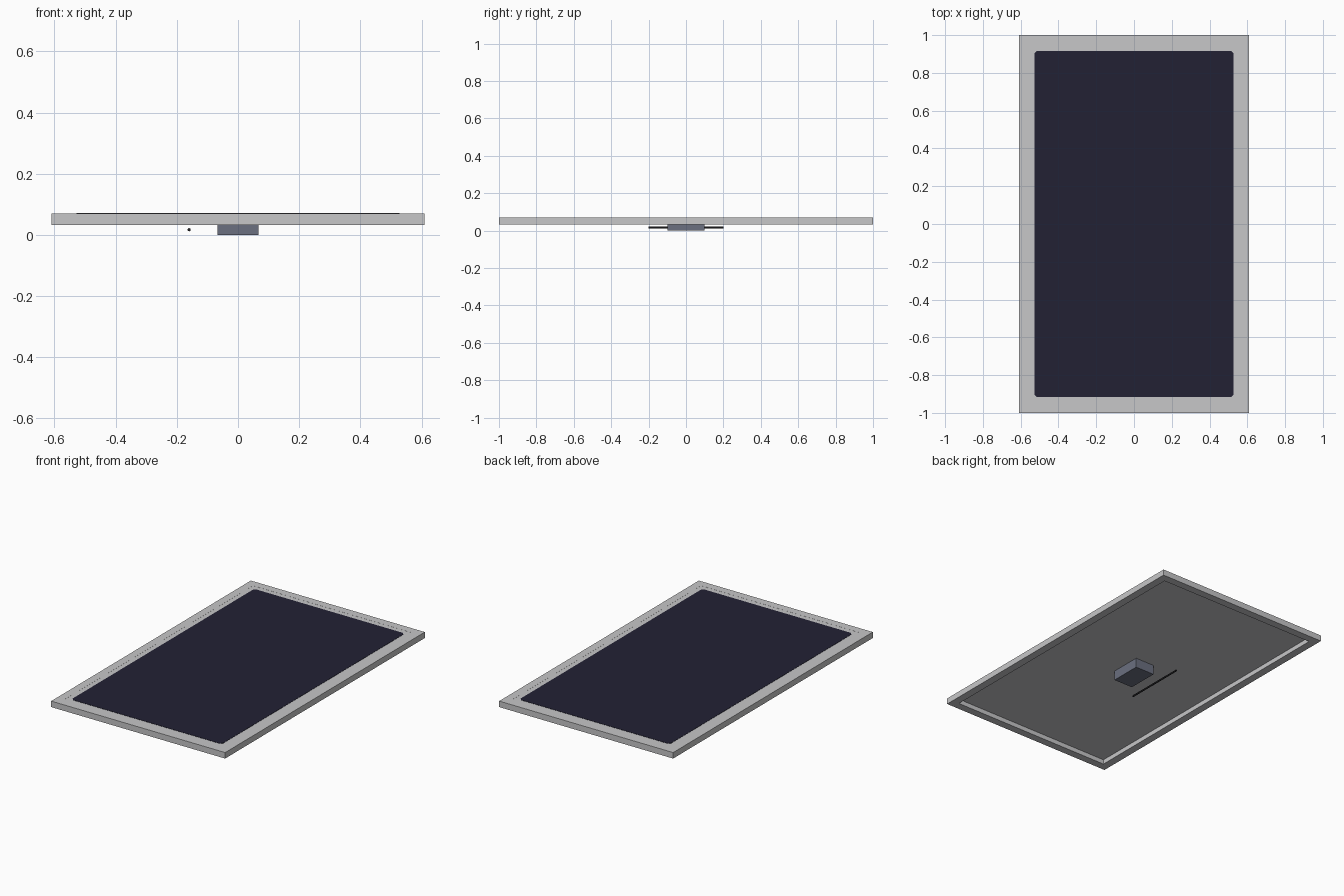
import bpy, bmesh, math
from mathutils import Matrix

if "Cube" in bpy.data.objects:
    bpy.data.objects.remove(bpy.data.objects["Cube"])


def material(name, color):
    m = bpy.data.materials.new(name)
    m.diffuse_color = (*color, 1)
    m.use_nodes = True
    m.node_tree.nodes["Principled BSDF"].inputs["Base Color"].default_value = m.diffuse_color
    return m


silver = material("silver_grey", (0.57, 0.57, 0.58))
navy = material("dark_navy", (0.016, 0.015, 0.034))
slate = material("slate_grey", (0.147, 0.162, 0.215))
black = material("black", (0.014, 0.014, 0.016))


def finish(name, bm, mat):
    bmesh.ops.recalc_face_normals(bm, faces=bm.faces)
    me = bpy.data.meshes.new(name)
    bm.to_mesh(me)
    bm.free()
    me.materials.append(mat)
    ob = bpy.data.objects.new(name, me)
    bpy.context.collection.objects.link(ob)
    return ob


def rect(w, d, cut=0.0):
    # Rectangle outline with optional cut corners
    pts = []
    for sx, sy in ((1, 1), (-1, 1), (-1, -1), (1, -1)):
        a = (sx * w, sy * (d - cut))
        b = (sx * (w - cut), sy * d)
        if cut == 0:
            pts.append(a)
        else:
            pts += [a, b] if sx * sy > 0 else [b, a]
    return pts


def plate(name, w, d, z0, z1, mat, cut=0.0):
    bm = bmesh.new()
    face = bm.faces.new([bm.verts.new((x, y, z0)) for x, y in rect(w, d, cut)])
    ext = bmesh.ops.extrude_face_region(bm, geom=[face])
    for v in ext["geom"]:
        if isinstance(v, bmesh.types.BMVert):
            v.co.z = z1
    return finish(name, bm, mat)


# Frame: rectangular profile swept round the border
bm = bmesh.new()
W, D, T, Z0, Z1 = 0.61, 1.0, 0.05, 0.032, 0.07
loops = [[bm.verts.new((x, y, z)) for x, y in rect(W - i, D - i)]
         for i, z in ((0, Z0), (0, Z1), (T, Z1), (T, Z0))]
for k in range(4):
    a, b = loops[k], loops[(k + 1) % 4]
    for j in range(4):
        n = (j + 1) % 4
        bm.faces.new((a[j], a[n], b[n], b[j]))
finish("frame", bm, silver)

# Backing sheet filling the frame, and the dark cell area on top
plate("backing_sheet", W - T, D - T, 0.061, 0.0695, silver)
plate("solar_cells", 0.528, 0.917, 0.0685, 0.071, navy, cut=0.014)

# Junction box under the sheet
plate("junction_box", 0.067, 0.1, 0.0, 0.061, slate)

# Cable running along y beside the box
bm = bmesh.new()
bmesh.ops.create_cone(bm, cap_ends=True, segments=8, radius1=0.0055, radius2=0.0055, depth=0.4,
                      matrix=Matrix.Translation((-0.16, 0, 0.017)) @ Matrix.Rotation(math.pi / 2, 4, 'X'))
cable = finish("cable", bm, black)
for p in cable.data.polygons:
    p.use_smooth = len(p.vertices) == 4
